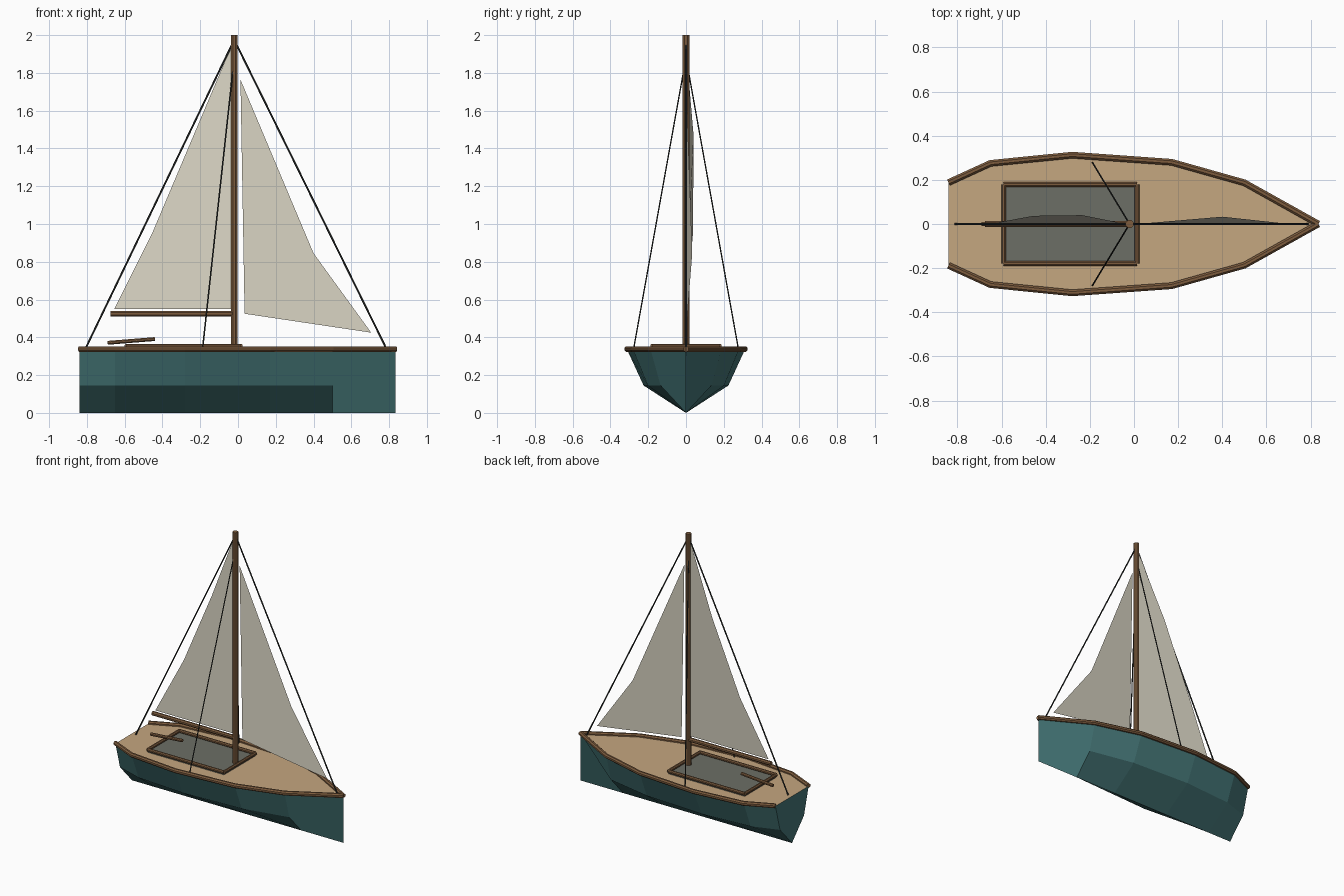
import bpy, bmesh, math
from mathutils import Vector

if "Cube" in bpy.data.objects:
    bpy.data.objects.remove(bpy.data.objects["Cube"])


def material(name, rgb):
    m = bpy.data.materials.new(name)
    m.diffuse_color = (*rgb, 1)
    m.use_nodes = True
    m.node_tree.nodes["Principled BSDF"].inputs["Base Color"].default_value = m.diffuse_color
    return m


TEAL = material("teal_paint", (0.060, 0.185, 0.188))
TAN = material("tan_deck", (0.560, 0.385, 0.215))
WOOD = material("brown_wood", (0.205, 0.107, 0.048))
GREY = material("grey_floor", (0.150, 0.158, 0.132))
CLOTH = material("sail_cloth", (0.700, 0.665, 0.550))
ROPE = material("dark_rope", (0.028, 0.032, 0.030))


def mesh_object(name, verts, faces, mat, fix_normals=True):
    me = bpy.data.meshes.new(name)
    me.from_pydata(verts, [], faces)
    if fix_normals:
        bm = bmesh.new()
        bm.from_mesh(me)
        bmesh.ops.recalc_face_normals(bm, faces=bm.faces)
        bm.to_mesh(me)
        bm.free()
    me.materials.append(mat)
    ob = bpy.data.objects.new(name, me)
    bpy.context.collection.objects.link(ob)
    return ob


def tube(name, path, radius, mat, sides=8):
    """Flat-sided rod swept along a path, with mitred joints and capped ends."""
    pts = [Vector(p) for p in path]
    verts, faces = [], []
    for i, p in enumerate(pts):
        a = (p - pts[i - 1]).normalized() if i > 0 else None
        b = (pts[i + 1] - p).normalized() if i < len(pts) - 1 else None
        d = ((a or b) + (b or a)).normalized()
        ref = Vector((1, 0, 0)) if abs(d.z) > 0.8 else Vector((0, 0, 1))
        u = d.cross(ref).normalized()
        v = d.cross(u)
        for k in range(sides):
            t = math.tau * (k + 0.5) / sides
            verts.append(p + radius * (math.cos(t) * u + math.sin(t) * v))
    for i in range(len(pts) - 1):
        for k in range(sides):
            n = (k + 1) % sides
            faces.append((i * sides + k, i * sides + n, (i + 1) * sides + n, (i + 1) * sides + k))
    faces.append(tuple(range(sides)))
    faces.append(tuple(range((len(pts) - 1) * sides, len(pts) * sides)))
    return mesh_object(name, verts, faces, mat)


# Hull: stations of sheer, chine and keel points, closing on a vertical stem
SHEER, CHINE = 0.335, 0.145
stations = [(-0.84, 0.188), (-0.65, 0.275), (-0.28, 0.312), (0.17, 0.28), (0.50, 0.187)]
BOW = 0.835
verts, faces = [], []
for x, w in stations:
    verts += [(x, -w, SHEER), (x, -w * 0.72, CHINE), (x, 0, 0), (x, w * 0.72, CHINE), (x, w, SHEER)]
for i in range(len(stations) - 1):
    for k in range(4):
        a = i * 5 + k
        faces.append((a, a + 1, a + 6, a + 5))
last = (len(stations) - 1) * 5
verts += [(BOW, 0, SHEER), (BOW, 0, 0)]
top, foot = last + 5, last + 6
faces += [(last, last + 1, last + 2, foot, top), (last + 4, last + 3, last + 2, foot, top)]
faces.append((0, 1, 2, 3, 4))
mesh_object("hull", verts, faces, TEAL)

# Deck
outline = [(x, -w, SHEER) for x, w in stations] + [(BOW, 0, SHEER)]
outline += [(x, w, SHEER) for x, w in reversed(stations)]
mesh_object("deck", outline, [tuple(range(len(outline)))], TAN, False)

# Gunwale rails
for side, label in ((-1, "right"), (1, "left")):
    path = [(x, side * w, SHEER + 0.003) for x, w in stations] + [(BOW, 0, SHEER + 0.003)]
    tube("gunwale_" + label, path, 0.016, WOOD)

# Cockpit floor plate and its surrounding rails
X0, X1, Y = -0.59, 0.014, 0.178
mesh_object("cockpit_floor",
            [(x, y, z) for z in (SHEER, SHEER + 0.008) for x, y in ((X0, -Y), (X1, -Y), (X1, Y), (X0, Y))],
            [(0, 1, 2, 3), (4, 5, 6, 7)] + [(k, (k + 1) % 4, (k + 1) % 4 + 4, k + 4) for k in range(4)], GREY)
RZ = 0.354
for side, label in ((-1, "right"), (1, "left")):
    tube("cockpit_rail_" + label, [(X0, side * Y, RZ), (X1, side * Y, RZ)], 0.012, WOOD)
for x, label in ((X0, "aft"), (X1, "fore")):
    tube("cockpit_rail_" + label, [(x, -Y, RZ), (x, Y, RZ)], 0.012, WOOD)

# Mast, boom and tiller
MX = -0.02
tube("mast", [(MX, 0, SHEER), (MX, 0, 2.0)], 0.019, WOOD)
tube("boom", [(-0.675, 0, 0.525), (MX, 0, 0.525)], 0.015, WOOD)
tube("tiller", [(-0.69, 0, 0.371), (-0.44, 0, 0.391)], 0.011, WOOD)

# Rigging wires
tube("forestay", [(0.788, 0, SHEER), (MX, 0, 1.975)], 0.005, ROPE, 6)
tube("backstay", [(-0.81, 0, SHEER), (MX, 0, 1.975)], 0.005, ROPE, 6)
for side, label in ((-1, "right"), (1, "left")):
    tube("shroud_" + label, [(-0.188, side * 0.278, SHEER), (MX, 0, 1.88)], 0.004, ROPE, 6)

# Sails: single bellied sheets
mesh_object("main_sail", [(-0.036, 0, 1.94), (-0.235, 0.04, 1.47), (-0.455, 0.037, 0.95),
                          (-0.655, 0, 0.55), (-0.036, 0, 0.55)], [(0, 1, 2, 3, 4)], CLOTH, False)
mesh_object("jib_sail", [(0.013, 0, 1.765), (0.035, 0, 0.525), (0.705, 0, 0.425),
                         (0.40, 0.033, 0.845)], [(0, 1, 2, 3)], CLOTH, False)
